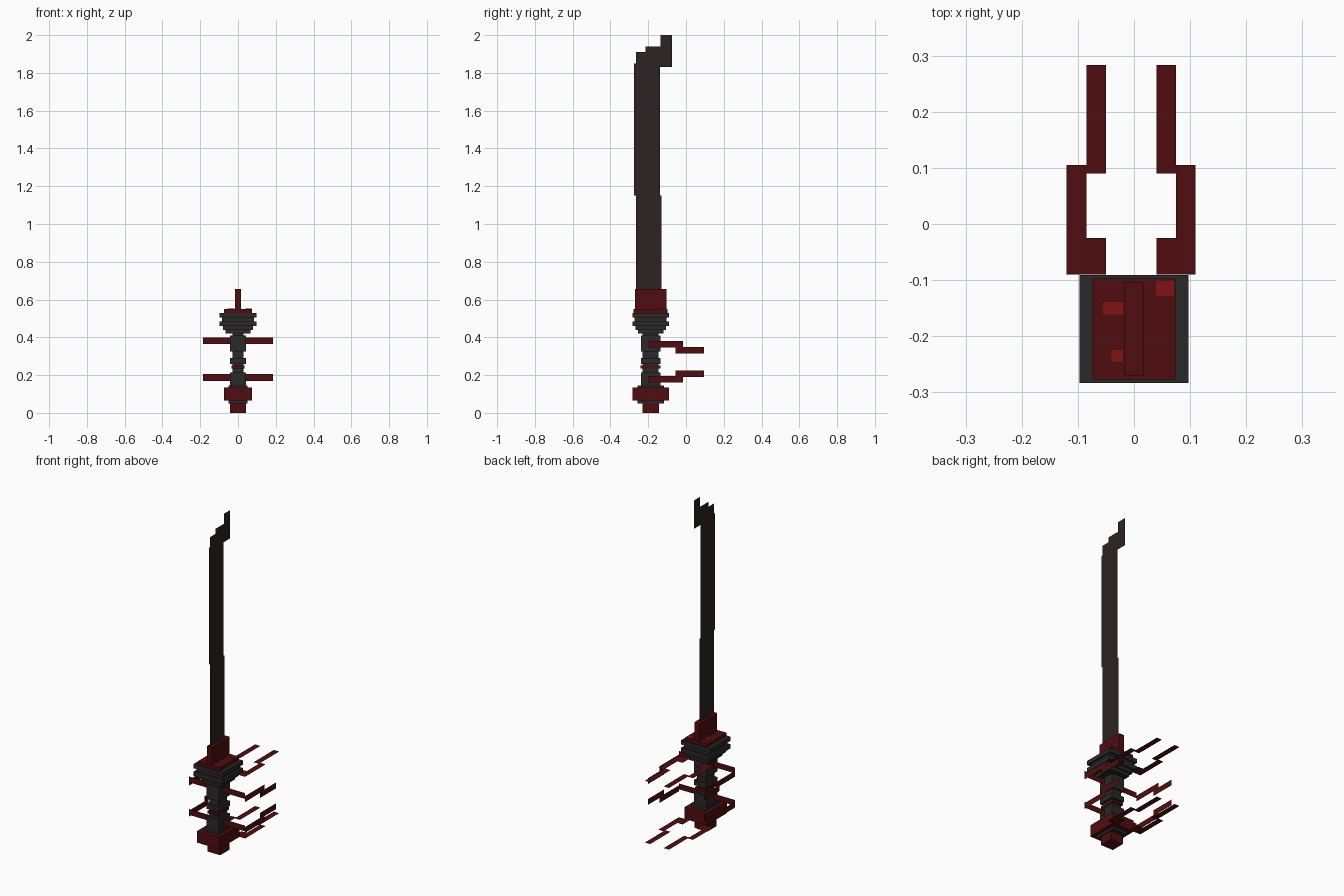
import bpy
import bmesh

cube = bpy.data.objects.get("Cube")
if cube:
    bpy.data.objects.remove(cube)


def material(name, rgb):
    m = bpy.data.materials.new(name)
    m.use_nodes = True
    colour = (*rgb, 1)
    m.diffuse_color = colour
    bsdf = next(n for n in m.node_tree.nodes if n.type == "BSDF_PRINCIPLED")
    bsdf.inputs["Base Color"].default_value = colour
    return m


blade_dark = material("dark blade", (0.025, 0.016, 0.017))
grip_dark = material("dark grip", (0.024, 0.021, 0.021))
red = material("deep red", (0.08, 0.004, 0.005))
bright = material("bright red", (0.22, 0.006, 0.006))
AXIS_Y = -0.187


def finish(name, bm, mat):
    mesh = bpy.data.meshes.new(name)
    bm.to_mesh(mesh)
    bm.free()
    mesh.materials.append(mat)
    obj = bpy.data.objects.new(name, mesh)
    bpy.context.collection.objects.link(obj)
    return obj


def box(name, half_x, half_y, z0, z1, mat, x=0, y=AXIS_Y):
    bm = bmesh.new()
    bmesh.ops.create_cube(bm, size=1)
    for v in bm.verts:
        v.co.x = x + v.co.x * 2 * half_x
        v.co.y = y + v.co.y * 2 * half_y
        v.co.z = z0 + (v.co.z + 0.5) * (z1 - z0)
    return finish(name, bm, mat)


def panel(name, points, mat):
    bm = bmesh.new()
    bm.faces.new([bm.verts.new(p) for p in points])
    return finish(name, bm, mat)


# Pommel
box("pommel_tip", 0.043, 0.043, 0, 0.06, red)
box("pommel_core", 0.05, 0.07, 0.05, 0.145, grip_dark)
box("pommel_block", 0.073, 0.096, 0.065, 0.135, red)

# Grip with raised wraps
box("grip", 0.03, 0.042, 0.13, 0.43, grip_dark)
for z0, z1 in ((0.14, 0.215), (0.26, 0.29), (0.325, 0.41)):
    box("grip_wrap", 0.042, 0.052, z0, z1, grip_dark)
box("grip_band", 0.034, 0.053, 0.235, 0.25, red)

# Stepped guard
for hx, hy, z0, z1 in ((0.065, 0.068, 0.42, 0.445), (0.08, 0.08, 0.44, 0.465),
                       (0.097, 0.096, 0.46, 0.485), (0.085, 0.085, 0.485, 0.505),
                       (0.097, 0.096, 0.505, 0.53)):
    box("guard_step", hx, hy, z0, z1, grip_dark)
box("guard_cap", 0.074, 0.09, 0.525, 0.55, red)
box("blade_collar", 0.017, 0.084, 0.55, 0.655, red)
for x, y, hx, hy in ((-0.037, -0.15, 0.018, 0.011), (0.055, -0.115, 0.016, 0.013),
                     (-0.03, -0.235, 0.01, 0.01)):
    box("cap_mark", hx, hy, 0.549, 0.552, bright, x, y)

# Flat blade with a stepped, hooked tip
outline = [(-0.265, 0.6), (-0.13, 0.6), (-0.13, 1.15), (-0.138, 1.15),
           (-0.138, 1.83), (-0.075, 1.83), (-0.075, 2), (-0.135, 2),
           (-0.135, 1.94), (-0.215, 1.94), (-0.215, 1.91), (-0.265, 1.91),
           (-0.265, 1.85), (-0.275, 1.85), (-0.275, 1.15), (-0.265, 1.15)]
panel("blade", [(0, y, z) for y, z in outline], blade_dark)

# Claws beside the grip: cross bars and upright prongs
side_prong = [(-0.2, 0.345), (-0.2, 0.38), (-0.015, 0.38), (-0.015, 0.35),
              (0.095, 0.35), (0.095, 0.315), (-0.055, 0.315), (-0.055, 0.345)]
for z0, z1 in ((0.17, 0.205), (0.365, 0.4)):
    panel("claw_bar", [(-0.185, -0.2, z0), (0.185, -0.2, z0),
                       (0.185, -0.2, z1), (-0.185, -0.2, z1)], red)
for x in (-0.185, 0.185):
    panel("upper_side_prong", [(x, y, z) for y, z in side_prong], red)
    panel("lower_side_prong", [(x, y, 0.54 - z) for y, z in side_prong], red)

# Flat prongs behind the guard and the pommel
flat_prong = [(0.045, -0.09), (0.115, -0.09), (0.115, 0.105), (0.08, 0.105),
              (0.08, 0.283), (0.045, 0.283), (0.045, 0.09), (0.08, 0.09),
              (0.08, -0.025), (0.045, -0.025)]
for z in (0.065, 0.435):
    for side in (-1, 1):
        panel("flat_prong", [(side * x - 0.005, y, z) for x, y in flat_prong], red)
